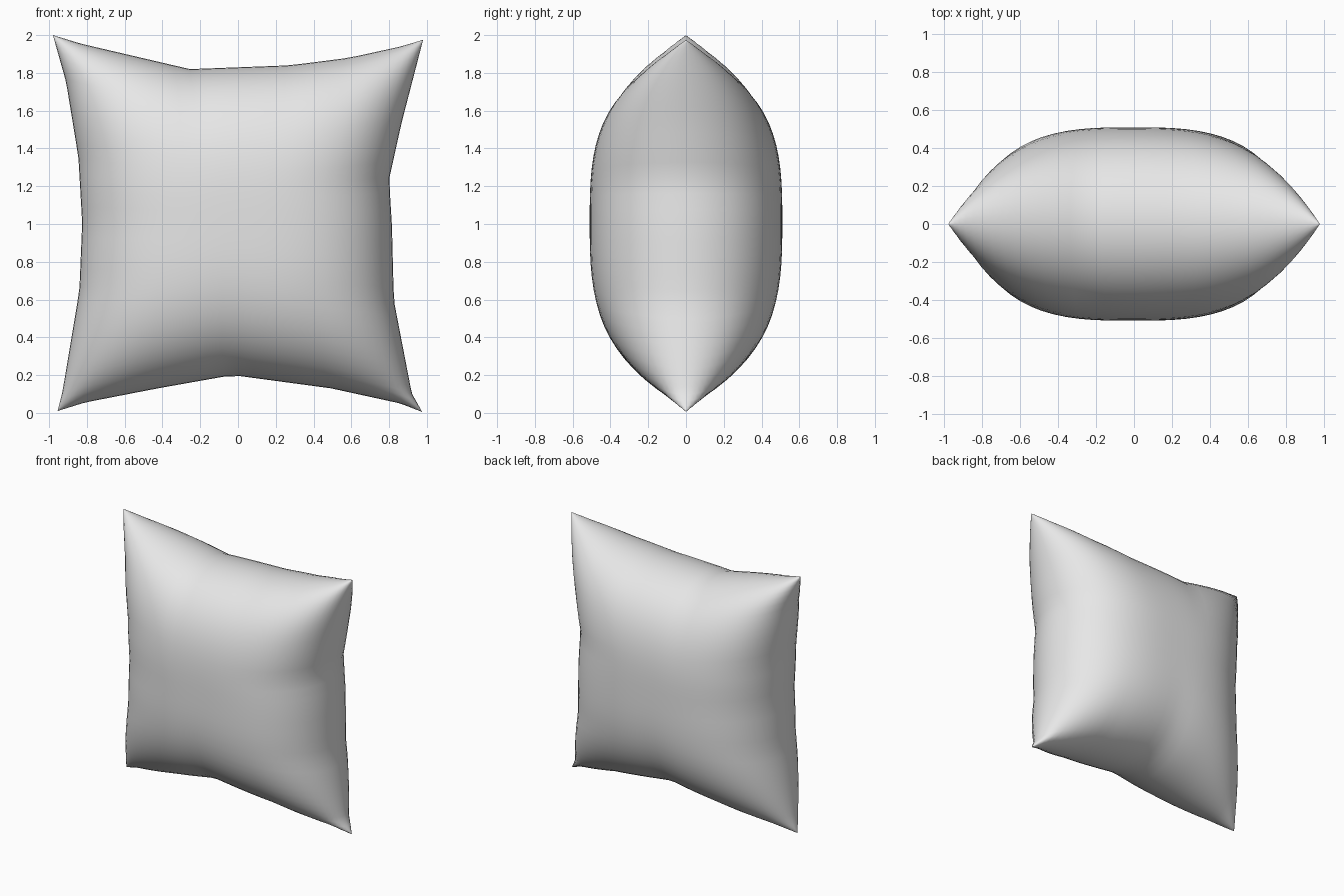
import bpy
import bmesh
import math

cube = bpy.data.objects.get("Cube")
if cube:
    bpy.data.objects.remove(cube, do_unlink=True)

# Seam outlines: (position along the side, distance of the seam from the centre)
TOP = [(-1, 1.0), (-0.85, 0.955), (-0.26, 0.82), (0.28, 0.84), (0.6, 0.88), (0.88, 0.94), (1, 0.975)]
BOTTOM = [(-1, -0.99), (-0.85, -0.945), (-0.45, -0.87), (-0.04, -0.80), (0.5, -0.87), (0.88, -0.95), (1, -0.995)]
LEFT = [(-1, 0.975), (-0.9, 0.92), (-0.4, 0.825), (0, 0.815), (0.25, 0.80), (0.55, 0.865), (1, 0.98)]
RIGHT = [(-1, -0.955), (-0.9, -0.93), (-0.36, -0.84), (0, -0.825), (0.35, -0.845), (0.75, -0.91), (1, -0.98)]
HALF_DEPTH = 0.51
SEGMENTS = 36


def along(side, t):
    """Linear interpolation along one seam outline."""
    for (t0, a), (t1, b) in zip(side, side[1:]):
        if t <= t1:
            return a + (b - a) * (t - t0) / (t1 - t0)
    return side[-1][1]


def puff(u, v):
    """Half thickness: round at the seams, conical at the corners."""
    swell = max(0, 1 - abs(u) ** 3) * max(0, 1 - abs(v) ** 3)
    return HALF_DEPTH * math.sqrt(swell)


# Front half of the cushion, with rows crowded towards the seams
bm = bmesh.new()
bmesh.ops.create_grid(bm, x_segments=SEGMENTS, y_segments=SEGMENTS, size=1)
for vert in bm.verts:
    u, v = (max(-1, min(1, math.sin(c * math.pi / 2))) for c in vert.co.xy)
    s, t = (u + 1) / 2, (v + 1) / 2
    x = along(RIGHT, v) * (1 - s) + along(LEFT, v) * s
    z = along(BOTTOM, u) * (1 - t) + along(TOP, u) * t
    depth = 0 if max(abs(u), abs(v)) > 0.99999 else puff(u, v)
    vert.co = (x, -depth, z + 1)
for face in bm.faces:
    face.smooth = True
mesh = bpy.data.meshes.new("cushion")
bm.to_mesh(mesh)
bm.free()

cushion = bpy.data.objects.new("cushion", mesh)
bpy.context.collection.objects.link(cushion)

# Back half, welded along the seam
mirror = cushion.modifiers.new("back_half", 'MIRROR')
mirror.use_axis = (False, True, False)
mirror.merge_threshold = 0.0005

# Plain grey fabric
fabric = bpy.data.materials.new("grey fabric")
fabric.use_nodes = True
grey = (0.8, 0.8, 0.8, 1)
fabric.diffuse_color = grey
fabric.node_tree.nodes["Principled BSDF"].inputs["Base Color"].default_value = grey
mesh.materials.append(fabric)
